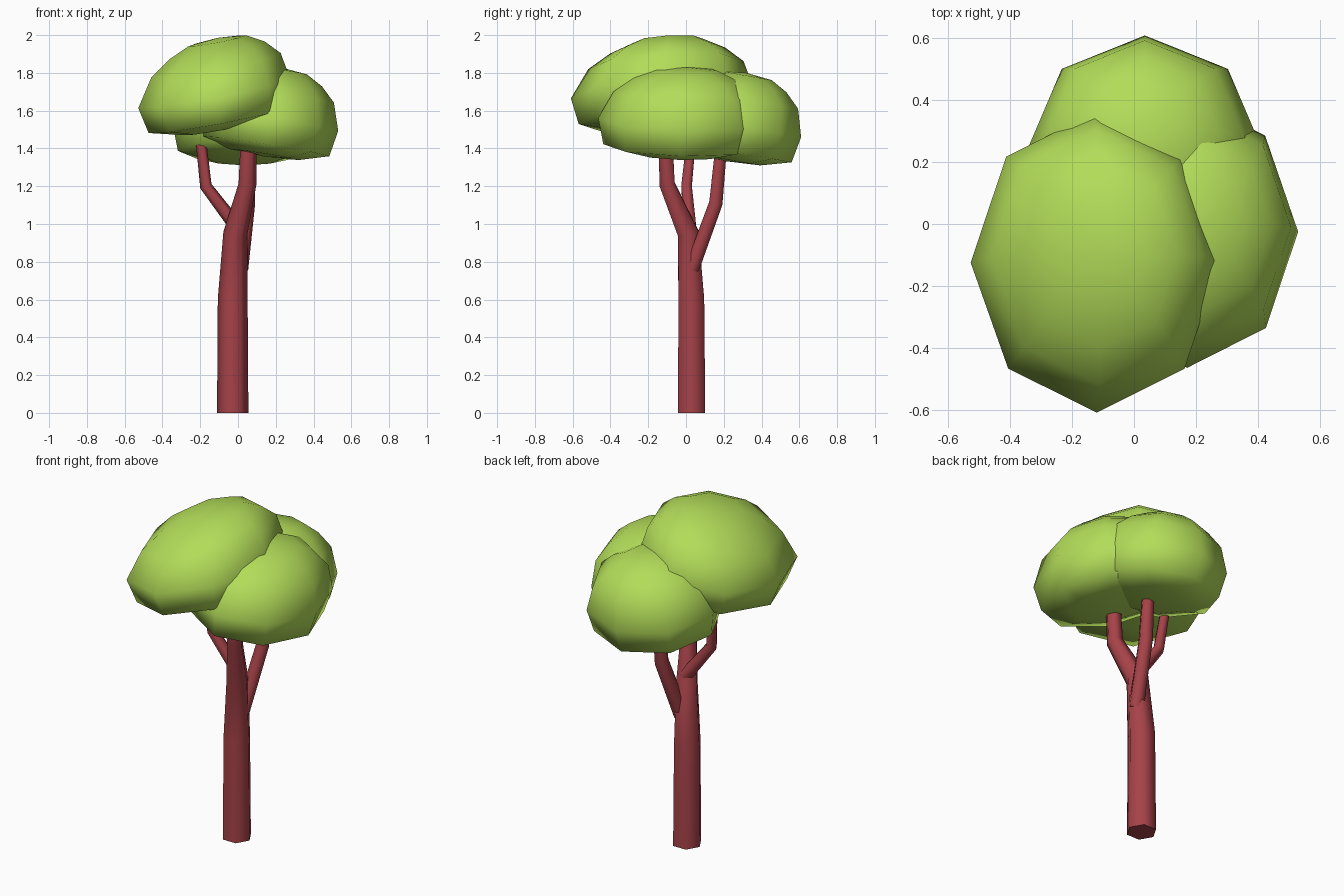
import bpy, bmesh, math
from mathutils import Vector, Matrix, Euler

if "Cube" in bpy.data.objects:
    bpy.data.objects.remove(bpy.data.objects["Cube"])


def material(name, rgb):
    m = bpy.data.materials.new(name)
    m.diffuse_color = (*rgb, 1)
    m.use_nodes = True
    m.node_tree.nodes["Principled BSDF"].inputs["Base Color"].default_value = m.diffuse_color
    return m


bark = material("red_bark", (0.38, 0.055, 0.065))
leaf = material("leaf_green", (0.45, 0.72, 0.10))


def finish(name, bm, mat, smooth_angle):
    bmesh.ops.recalc_face_normals(bm, faces=bm.faces)
    me = bpy.data.meshes.new(name)
    bm.to_mesh(me)
    bm.free()
    me.materials.append(mat)
    ob = bpy.data.objects.new(name, me)
    bpy.context.collection.objects.link(ob)
    bpy.ops.object.select_all(action='DESELECT')
    ob.select_set(True)
    bpy.context.view_layer.objects.active = ob
    bpy.ops.object.shade_smooth_by_angle(angle=math.radians(smooth_angle))
    return ob


def loft(bm, rings):
    """Join successive vertex rings with quads."""
    n = len(rings[0])
    for a, b in zip(rings, rings[1:]):
        for i in range(n):
            j = (i + 1) % n
            bm.faces.new((a[i], a[j], b[j], b[i]))


def limb(name, path, sides=6):
    """Tapered six-sided limb; path entries are x, y, z, radius."""
    bm = bmesh.new()
    pts = [Vector(p[:3]) for p in path]
    rings = []
    for k, (c, p) in enumerate(zip(pts, path)):
        if k == 0 and c.z == 0:
            d = Vector((0, 0, 1))
        else:
            a = (c - pts[k - 1]).normalized() if k else Vector()
            b = (pts[k + 1] - c).normalized() if k + 1 < len(pts) else Vector()
            d = (a + b).normalized()
        q = Vector((0, 0, 1)).rotation_difference(d)
        rings.append([bm.verts.new(c + q @ Vector((
            p[3] * math.cos(i * math.tau / sides),
            p[3] * math.sin(i * math.tau / sides), 0))) for i in range(sides)])
    loft(bm, rings)
    bm.faces.new(rings[0])
    bm.faces.new(rings[-1])
    finish(name, bm, bark, 61)


# Relative radius and height of the foliage rings: flat below, domed above
PROFILE = [(0.50, -0.185), (0.93, -0.14), (1.0, 0.0),
           (0.85, 0.145), (0.63, 0.22), (0.38, 0.27)]


def foliage(name, centre, rx, ry, tilt, lean, sides=8):
    """Tilted eight-sided dome whose crown leans by lean (x, y) per height."""
    bm = bmesh.new()

    def point(x, y, z):
        up = max(z, 0)
        return bm.verts.new((x + lean[0] * up, y + lean[1] * up, z))

    rings = [[point(r * rx * math.cos(i * math.tau / sides),
                    r * ry * math.sin(i * math.tau / sides), z)
              for i in range(sides)] for r, z in PROFILE]
    loft(bm, rings)
    for ring, z in ((rings[0], -0.195), (rings[-1], 0.285)):
        pole = point(0, 0, z)
        for i in range(sides):
            bm.faces.new((ring[i], ring[(i + 1) % sides], pole))
    rot = Euler([math.radians(t) for t in tilt]).to_matrix().to_4x4()
    bm.transform(Matrix.Translation(centre) @ rot)
    finish(name, bm, leaf, 80)


# Trunk bending forward, with two side branches
limb("trunk", [(-0.028, 0.03, 0, 0.083), (-0.028, 0.028, 0.6, 0.079),
               (-0.014, 0.012, 0.95, 0.064), (0.05, -0.10, 1.21, 0.047),
               (0.058, -0.11, 1.50, 0.042)])
limb("left_branch", [(-0.01, 0.02, 0.99, 0.038), (-0.17, 0.003, 1.20, 0.032),
                     (-0.203, 0.033, 1.50, 0.027)])
limb("rear_branch", [(0.01, 0.03, 0.76, 0.044), (0.05, 0.158, 1.11, 0.041),
                     (0.055, 0.19, 1.45, 0.035)])

# Three tilted foliage masses
foliage("upper_foliage", (-0.125, -0.125, 1.69), 0.41, 0.485, (3, -10.7, 0), (0.25, 0.18))
foliage("right_foliage", (0.17, -0.025, 1.55), 0.365, 0.44, (-1.5, 9, 0), (0.06, 0.08))
foliage("rear_foliage", (0.035, 0.24, 1.525), 0.38, 0.375, (-10, 0, 0), (0, 0.1))
